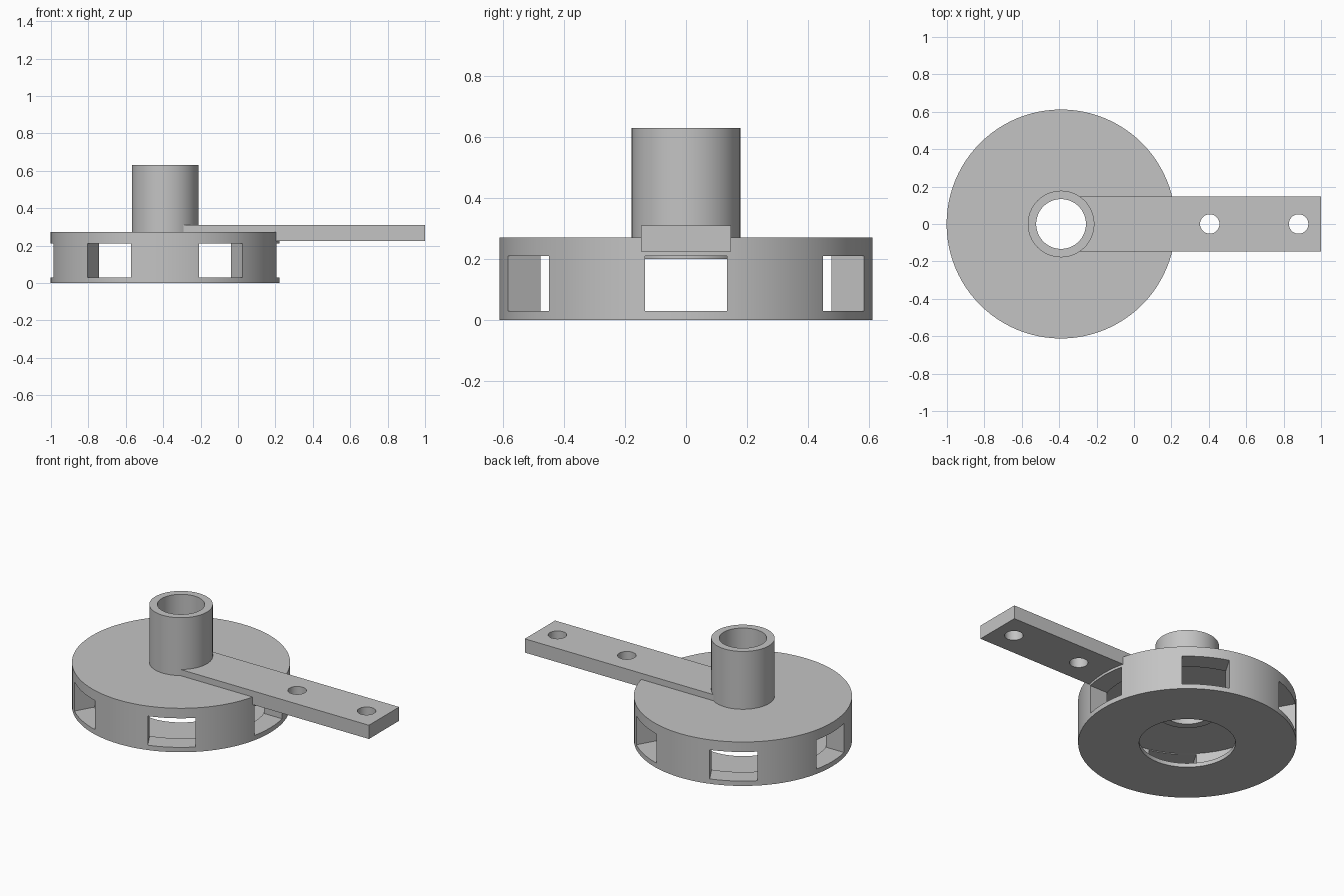
import bpy, bmesh, math
from mathutils import Matrix, Vector

HUB_X = -0.39
SEGMENTS = 96

cube = bpy.data.objects.get("Cube")
if cube:
    bpy.data.objects.remove(cube, do_unlink=True)

grey = bpy.data.materials.new("plain grey")
grey.use_nodes = True
colour = (0.55, 0.55, 0.55, 1)
grey.diffuse_color = colour
grey.node_tree.nodes["Principled BSDF"].inputs["Base Color"].default_value = colour


def make_object(name, bm):
    bmesh.ops.recalc_face_normals(bm, faces=bm.faces[:])
    mesh = bpy.data.meshes.new(name)
    bm.to_mesh(mesh)
    bm.free()
    mesh.materials.append(grey)
    obj = bpy.data.objects.new(name, mesh)
    bpy.context.collection.objects.link(obj)
    return obj


def revolve(name, profile):
    """Turn a closed (radius, z) outline around the hub axis."""
    bm = bmesh.new()
    rings = []
    for r, z in profile:
        ring = []
        for i in range(SEGMENTS):
            a = math.tau * i / SEGMENTS
            ring.append(bm.verts.new((HUB_X + r * math.cos(a), r * math.sin(a), z)))
        rings.append(ring)
    for k, low in enumerate(rings):
        high = rings[(k + 1) % len(rings)]
        for i in range(SEGMENTS):
            j = (i + 1) % SEGMENTS
            bm.faces.new((low[i], low[j], high[j], high[i]))
    return make_object(name, bm)


def box(name, x0, x1, half_width, z0, z1, angle=0):
    bm = bmesh.new()
    size = Vector((x1 - x0, 2 * half_width, z1 - z0))
    centre = Vector(((x0 + x1) / 2, 0, (z0 + z1) / 2))
    bmesh.ops.create_cube(bm, size=1, matrix=Matrix.LocRotScale(
        centre, Matrix.Rotation(angle, 3, 'Z'), size))
    return make_object(name, bm)


def cylinder(name, x, radius):
    bm = bmesh.new()
    bmesh.ops.create_cone(bm, cap_ends=True, segments=SEGMENTS, radius1=radius,
                          radius2=radius, depth=2, matrix=Matrix.Translation((x, 0, 0)))
    return make_object(name, bm)


def cut(obj, cutters):
    bpy.context.view_layer.objects.active = obj
    for cutter in cutters:
        cutter.hide_render = True
        mod = obj.modifiers.new("cut", 'BOOLEAN')
        mod.operation = 'DIFFERENCE'
        mod.solver = 'EXACT'
        mod.object = cutter
        bpy.ops.object.modifier_apply(modifier=mod.name)
        bpy.data.objects.remove(cutter, do_unlink=True)


# Hollow round housing, open below and bored for the tube
housing = revolve("housing", [
    (0.27, 0), (0.612, 0), (0.612, 0.272), (0.155, 0.272),
    (0.155, 0.215), (0.492, 0.215), (0.492, 0.025), (0.27, 0.025)])

# Six side windows, cut in opposite pairs
cut(housing, [box("window_cutter", HUB_X - 1, HUB_X + 1, 0.135, 0.03, 0.21,
                  math.radians(a)) for a in (0, 60, 120)])

# Upright tube
tube = revolve("tube", [(0.133, 0.2), (0.178, 0.2), (0.178, 0.63), (0.133, 0.63)])

# Flat arm with two bolt holes, its inner end buried in the tube wall
arm = box("arm", HUB_X, 1, 0.148, 0.225, 0.31)
cut(arm, [cylinder("bore_cutter", HUB_X, 0.155)]
    + [cylinder("bolt_hole_cutter", x, 0.052) for x in (0.405, 0.88)])

# The bore leaves nothing behind the hub; smooth the round walls
bpy.ops.object.select_all(action='DESELECT')
for obj in (housing, tube, arm):
    obj.select_set(True)
bpy.context.view_layer.objects.active = housing
bpy.ops.object.shade_smooth_by_angle(angle=math.radians(30))
